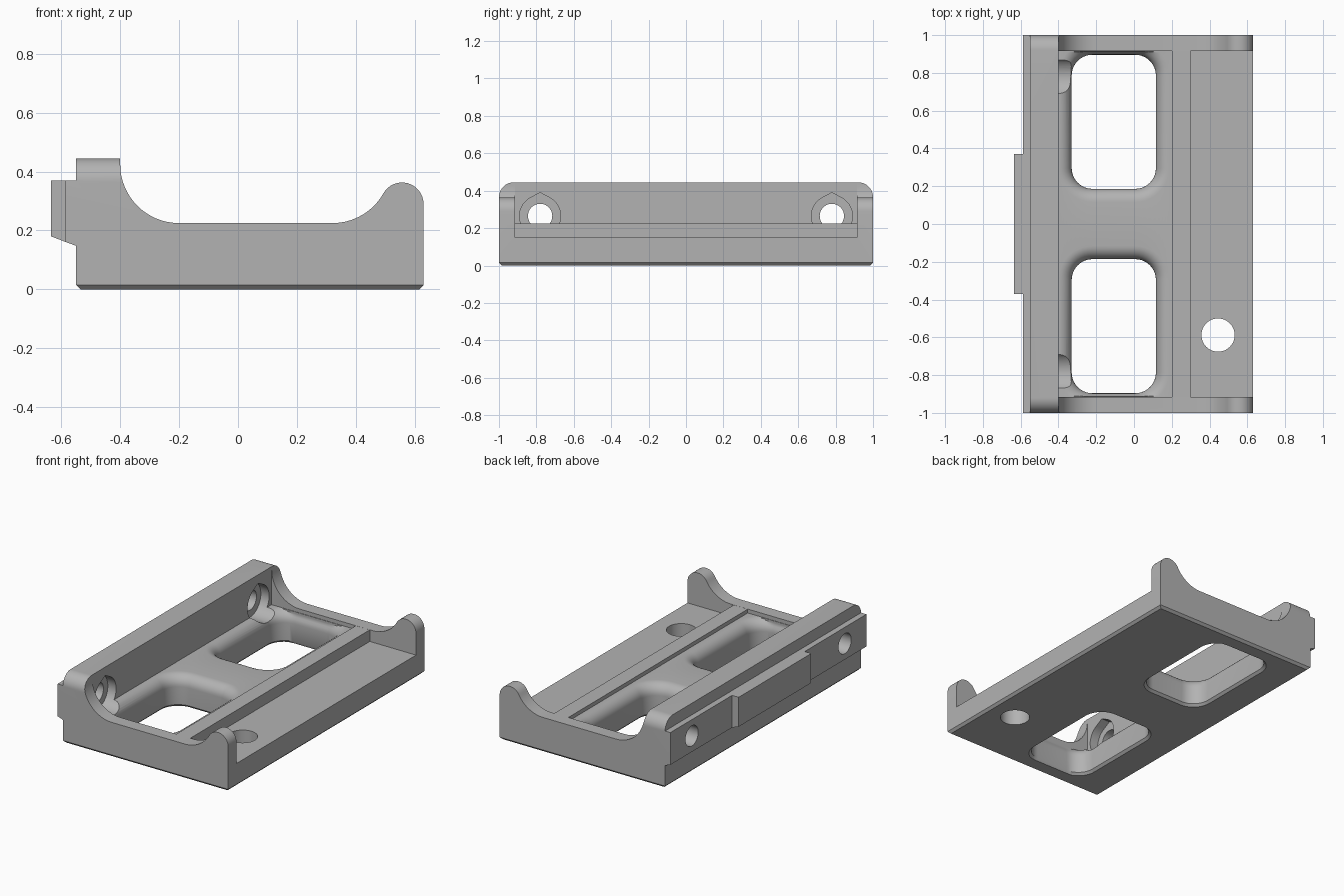
import bpy, bmesh, math
from mathutils import Vector

cube = bpy.data.objects.get("Cube")
if cube:
    bpy.data.objects.remove(cube, do_unlink=True)

grey = bpy.data.materials.new("light grey")
grey.use_nodes = True
grey.diffuse_color = (0.45, 0.45, 0.45, 1)
grey.node_tree.nodes["Principled BSDF"].inputs["Base Color"].default_value = (0.45, 0.45, 0.45, 1)


def loft(name, rings):
    """Skin a stack of equal rings and cap both ends."""
    bm = bmesh.new()
    rows = [[bm.verts.new(p) for p in ring] for ring in rings]
    n = len(rows[0])
    for a, b in zip(rows, rows[1:]):
        for i in range(n):
            j = (i + 1) % n
            bm.faces.new((a[i], a[j], b[j], b[i]))
    bm.faces.new(rows[0])
    bm.faces.new(rows[-1])
    bmesh.ops.recalc_face_normals(bm, faces=bm.faces)
    mesh = bpy.data.meshes.new(name)
    bm.to_mesh(mesh)
    bm.free()
    mesh.materials.append(grey)
    obj = bpy.data.objects.new(name, mesh)
    bpy.context.collection.objects.link(obj)
    return obj


def prism(name, profile, axis, lo, hi):
    """Extrude a 2D profile along one axis."""
    place = {"x": lambda u, v, w: (w, u, v),
             "y": lambda u, v, w: (u, w, v),
             "z": lambda u, v, w: (u, v, w)}[axis]
    return loft(name, [[place(u, v, w) for u, v in profile] for w in (lo, hi)])


def arc(cx, cy, r, start, end, n=16):
    angles = [math.radians(start + (end - start) * i / n) for i in range(n + 1)]
    return [(cx + r * math.cos(a), cy + r * math.sin(a)) for a in angles]


def circle(cx, cy, r):
    return arc(cx, cy, r, 0, 352.5, 47)


def carve(target, cutter, operation="DIFFERENCE"):
    mod = target.modifiers.new("carve", "BOOLEAN")
    mod.operation = operation
    mod.solver = "EXACT"
    mod.object = cutter
    graph = bpy.context.evaluated_depsgraph_get()
    mesh = bpy.data.meshes.new_from_object(target.evaluated_get(graph))
    target.modifiers.clear()
    target.data = mesh
    bpy.data.objects.remove(cutter, do_unlink=True)


# Side profile with tall back wall, sweeping end plates, horn and side rail
BACK, FRONT, WALL, TOP, DECK, CH = -0.55, 0.63, -0.40, 0.445, 0.225, 0.015
side = [(BACK + CH, 0), (FRONT - CH, 0), (FRONT, CH)]
side += arc(0.557, 0.29, 0.073, 0, 150.3)
side += arc(0.32, 0.425, 0.2, -29.7, -90)[1:]
side += arc(-0.20, 0.425, 0.2, -90, -180)
side += [(WALL, TOP), (BACK, TOP), (BACK, 0.37), (-0.588, 0.37),
         (-0.588, 0.162), (BACK, 0.148), (BACK, CH)]
body = prism("cradle_body", side, "y", -1, 1)

# Rounded upper corners and chamfered lower edges at both ends
ends = [(-1 + CH, 0), (1 - CH, 0), (1, CH)]
ends += arc(0.92, 0.365, 0.08, 0, 90) + arc(-0.92, 0.365, 0.08, 90, 180) + [(-1, CH)]
carve(body, prism("end_shape", ends, "x", -0.8, 0.8), "INTERSECT")

# Cavity between the end plates: pocket, ridge and front shelf
FLOOR = 0.2
cavity = [(WALL - 0.001, 0.6), (WALL - 0.001, FLOOR), (0.2, FLOOR), (0.2, DECK - 0.0005),
          (0.3, DECK - 0.0005), (0.3, 0.15), (0.8, 0.15), (0.8, 0.6)]
carve(body, prism("cavity", cavity, "y", -0.915, 0.915))


# Two windows with chamfered bottom and flared, rounded upper rim
def window_ring(cy, grow, z):
    cx, hx, hy, r = -0.107, 0.223, 0.355, 0.11
    ring = []
    for sx, sy, a in ((1, 1, 0), (-1, 1, 90), (-1, -1, 180), (1, -1, 270)):
        ring += arc(cx + sx * (hx - r), cy + sy * (hy - r), r + grow, a, a + 90, 10)
    return [(max(-0.399, min(0.195, x)), max(-0.912, min(0.912, y)), z) for x, y in ring]


FILLET = 0.07
levels = [(0.03, -0.015), (0, CH)]
for i in range(9):
    t = math.pi / 2 * i / 8
    levels.append((FILLET * (1 - math.cos(t)), FLOOR - FILLET + FILLET * math.sin(t)))
levels.append((FILLET, FLOOR + 0.01))
for s in (-1, 1):
    carve(body, loft("window", [window_ring(s * 0.541, g, z) for g, z in levels]))

# Screw holes through the back wall with teardrop recesses
for s in (-1, 1):
    y, z = s * 0.78, 0.265
    teardrop = arc(y, z, 0.11, 118, 422, 40) + [(y, z + 0.125)]
    carve(body, prism("recess", teardrop, "x", -0.46, -0.3))
    carve(body, prism("screw_hole", circle(y, z, 0.065), "x", -0.8, -0.42))

# Round hole through the front shelf
carve(body, prism("shelf_hole", circle(0.445, -0.588, 0.088), "z", -0.1, 0.3))

# Raised pad in the middle of the side rail
pad = prism("rail_pad", [(-0.588, 0.162), (-0.588, 0.37), (-0.635, 0.37), (-0.635, 0.18)],
            "y", -0.37, 0.37)

# Smooth shading with sharp edges kept
for obj in (body, pad):
    bpy.ops.object.select_all(action="DESELECT")
    obj.select_set(True)
    bpy.context.view_layer.objects.active = obj
    bpy.ops.object.shade_smooth_by_angle(angle=math.radians(30))
